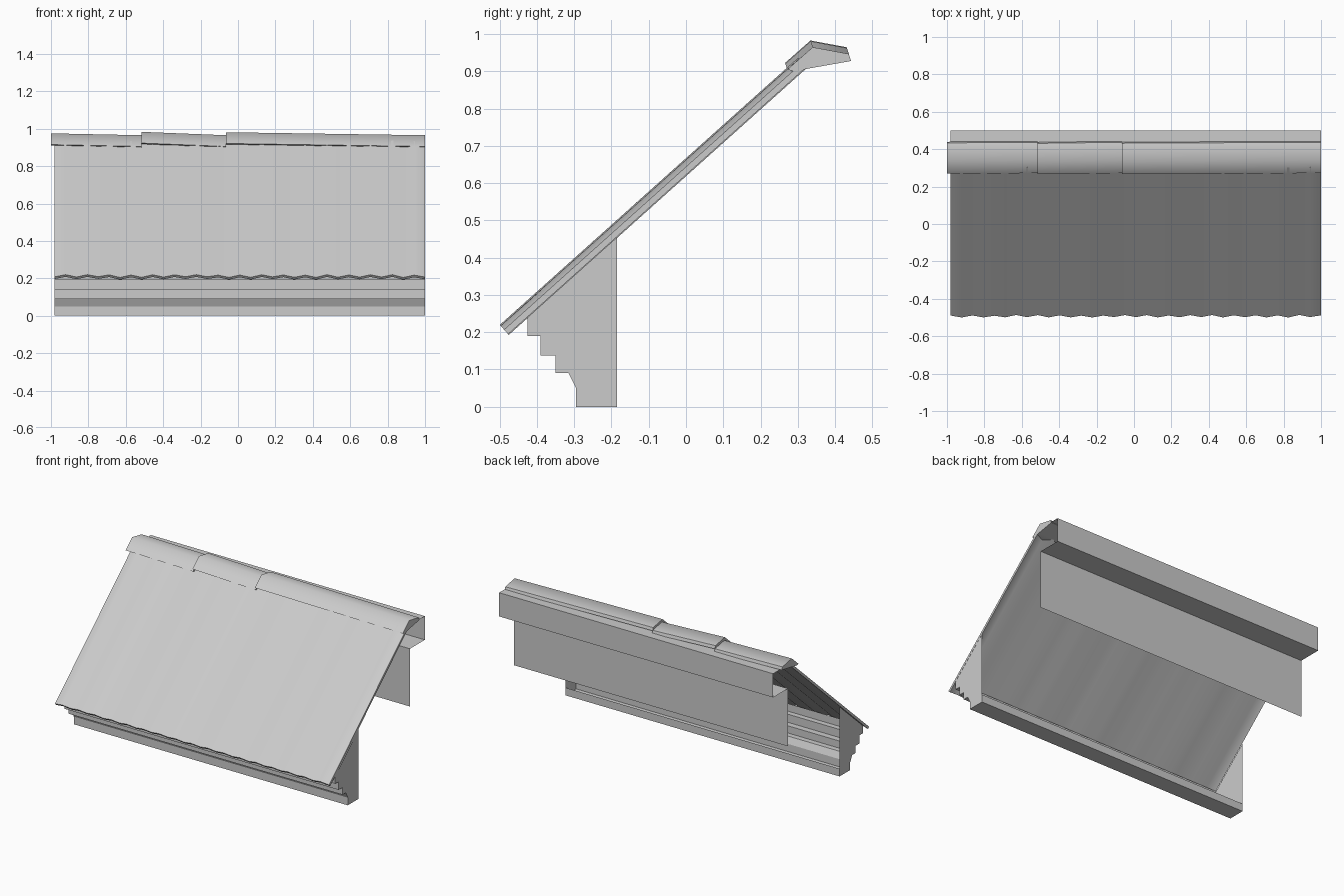
import bpy, bmesh, math, random
from mathutils import Vector

random.seed(4)
if "Cube" in bpy.data.objects:
    bpy.data.objects.remove(bpy.data.objects["Cube"], do_unlink=True)

grey = bpy.data.materials.new("plain_grey")
grey.use_nodes = True
grey.diffuse_color = (0.6, 0.6, 0.6, 1)
grey.node_tree.nodes["Principled BSDF"].inputs["Base Color"].default_value = (0.6, 0.6, 0.6, 1)

LEFT, RIGHT = 1.0, -0.98


def finish(name, bm, smooth=0):
    mesh = bpy.data.meshes.new(name)
    bm.to_mesh(mesh)
    bm.free()
    obj = bpy.data.objects.new(name, mesh)
    bpy.context.collection.objects.link(obj)
    mesh.materials.append(grey)
    if smooth:
        bpy.ops.object.select_all(action='DESELECT')
        obj.select_set(True)
        bpy.context.view_layer.objects.active = obj
        bpy.ops.object.shade_smooth_by_angle(angle=math.radians(smooth))
    return obj


def loft(bm, rows, closed=False):
    """Skin a list of equally long point rows; return the vertex rows."""
    rings = [[bm.verts.new(p) for p in row] for row in rows]
    n = len(rings[0])
    for a, b in zip(rings, rings[1:]):
        for i in range(n if closed else n - 1):
            j = (i + 1) % n
            bm.faces.new((a[i], a[j], b[j], b[i]))
    return rings


def section(x, profile, dy=0, dz=0):
    return [(x, y + dy, z + dz) for y, z in profile]


# Stepped cornice: a thin shell, open at the back, with closed ends
steps = [(-.185, .05), (-.185, 0), (-.295, 0), (-.295, .05), (-.315, .09), (-.35, .09),
         (-.35, .137), (-.39, .137), (-.39, .19), (-.425, .19), (-.425, .24)]
bm = bmesh.new()
for end in loft(bm, [section(RIGHT, steps), section(LEFT, steps)]):
    peak = bm.verts.new((end[0].co.x, -.185, .455))
    bm.faces.new(end + [peak])
bmesh.ops.recalc_face_normals(bm, faces=bm.faces)
finish("stepped_cornice", bm)

# Boxed eave board at the back, an open folded sheet
fold = [(.33, .932), (.5, .932), (.5, .777), (.347, .777), (.347, .40)]
bm = bmesh.new()
loft(bm, [section(LEFT, fold), section(RIGHT, fold)])
bmesh.ops.reverse_faces(bm, faces=[f for f in bm.faces if f.normal.y < -.5])
finish("rear_fascia", bm)

# Pleated roof sheet, with slightly uneven pleats
slope = Vector((0, .765, .685)).normalized()
up = Vector((0, -slope.z, slope.y))
eave, length, thick, pleats = Vector((0, -.5, .22)), 1.075, .016, 17
rows = []
for i in range(pleats * 2 + 1):
    x = RIGHT + (LEFT - RIGHT) * i / (pleats * 2)
    depth = random.uniform(.014, .021) if i % 2 == 0 else random.uniform(0, .004)
    low = eave - up * depth + Vector((x, 0, 0))
    high = low + slope * length
    rows.append([low, high, high - up * thick, low - up * thick])
bm = bmesh.new()
rings = loft(bm, rows, closed=True)
for end in (rings[0], rings[-1]):
    bm.faces.new(end)
bmesh.ops.recalc_face_normals(bm, faces=bm.faces)
finish("roof_sheet", bm, smooth=50)

# Overlapping ridge caps, each a little higher at one end
cap = [(.272, .905), (.34, .965), (.437, .947), (.443, .928), (.33, .908), (.29, .9)]
for name, start, stop, lift in (("ridge_cap_right", -1, -.515, .01),
                                ("ridge_cap_middle", -.515, -.065, .018),
                                ("ridge_cap_left", -.065, LEFT, .016)):
    bm = bmesh.new()
    rings = loft(bm, [section(start, cap, -lift / 3, lift), section(stop, cap)], closed=True)
    for end in rings:
        bm.faces.new(end)
    bmesh.ops.recalc_face_normals(bm, faces=bm.faces)
    finish(name, bm, smooth=58)
